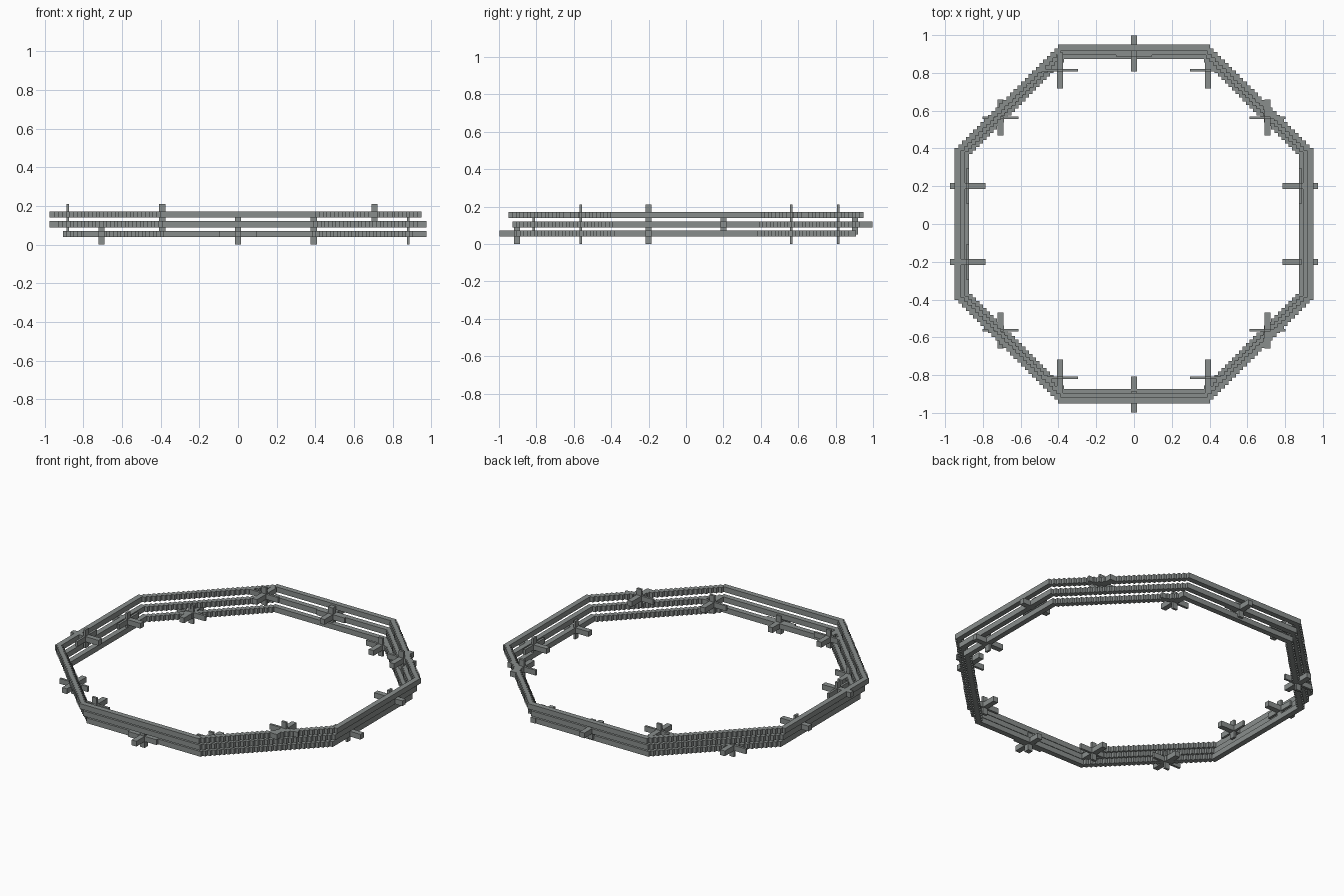
import bpy, bmesh, math
from mathutils import Matrix, Vector

cube = bpy.data.objects.get("Cube")
if cube:
    bpy.data.objects.remove(cube, do_unlink=True)

stone = bpy.data.materials.new("stone grey")
stone.use_nodes = True
colour = (0.25, 0.27, 0.262, 1)
stone.diffuse_color = colour
stone.node_tree.nodes["Principled BSDF"].inputs["Base Color"].default_value = colour

THICK = 0.032      # bar section
LEVELS = (0.055, 0.105, 0.155)
RADII = (0.889, 0.911, 0.933)
NAMES = ("lower", "middle", "upper")
STEPS = 28         # blocks along each diagonal side


def box(bm, centre, size):
    bmesh.ops.create_cube(bm, size=1, matrix=Matrix.Translation(centre) @ Matrix.Diagonal((*size, 1)))


def finish(bm, name):
    mesh = bpy.data.meshes.new(name)
    bm.to_mesh(mesh)
    bm.free()
    mesh.materials.append(stone)
    obj = bpy.data.objects.new(name, mesh)
    bpy.context.collection.objects.link(obj)


# Octagonal rings: straight bars on the axes, stepped blocks on the diagonals
for name, r, z in zip(NAMES, RADII, LEVELS):
    corner = r * math.tan(math.pi / 8)
    length = 2 * corner + THICK
    bm = bmesh.new()
    for s in (-1, 1):
        box(bm, (0, s * r, z), (length, THICK, THICK))
        box(bm, (s * r, 0, z), (THICK, length, THICK))
        for t in (-1, 1):
            for i in range(1, STEPS):
                d = (r - corner) * i / STEPS
                box(bm, (s * (corner + d), t * (r - d), z), (THICK, THICK, THICK))
    finish(bm, name + "_ring")

# Three-way crosses spaced around the rings, cycling through the levels
COUNT = 14
ARM, RISE, THIN = 0.19, 0.11, 0.014
for i in range(COUNT):
    a = math.tau * i / COUNT
    centre = Vector((0.903 * math.sin(a), -0.903 * math.cos(a), LEVELS[i % 3]))
    # The plates are thin along the axis that points out of the ring
    if i % 7 == 0:
        wx = wy = THICK
    elif i % 7 in (3, 4):
        wx, wy = THIN, THICK
    else:
        wx, wy = THICK, THIN
    bm = bmesh.new()
    box(bm, centre, (ARM, wy, THICK))
    box(bm, centre, (wx, ARM, THICK))
    box(bm, centre, (wx, wy, RISE))
    finish(bm, f"cross_{i + 1}")
